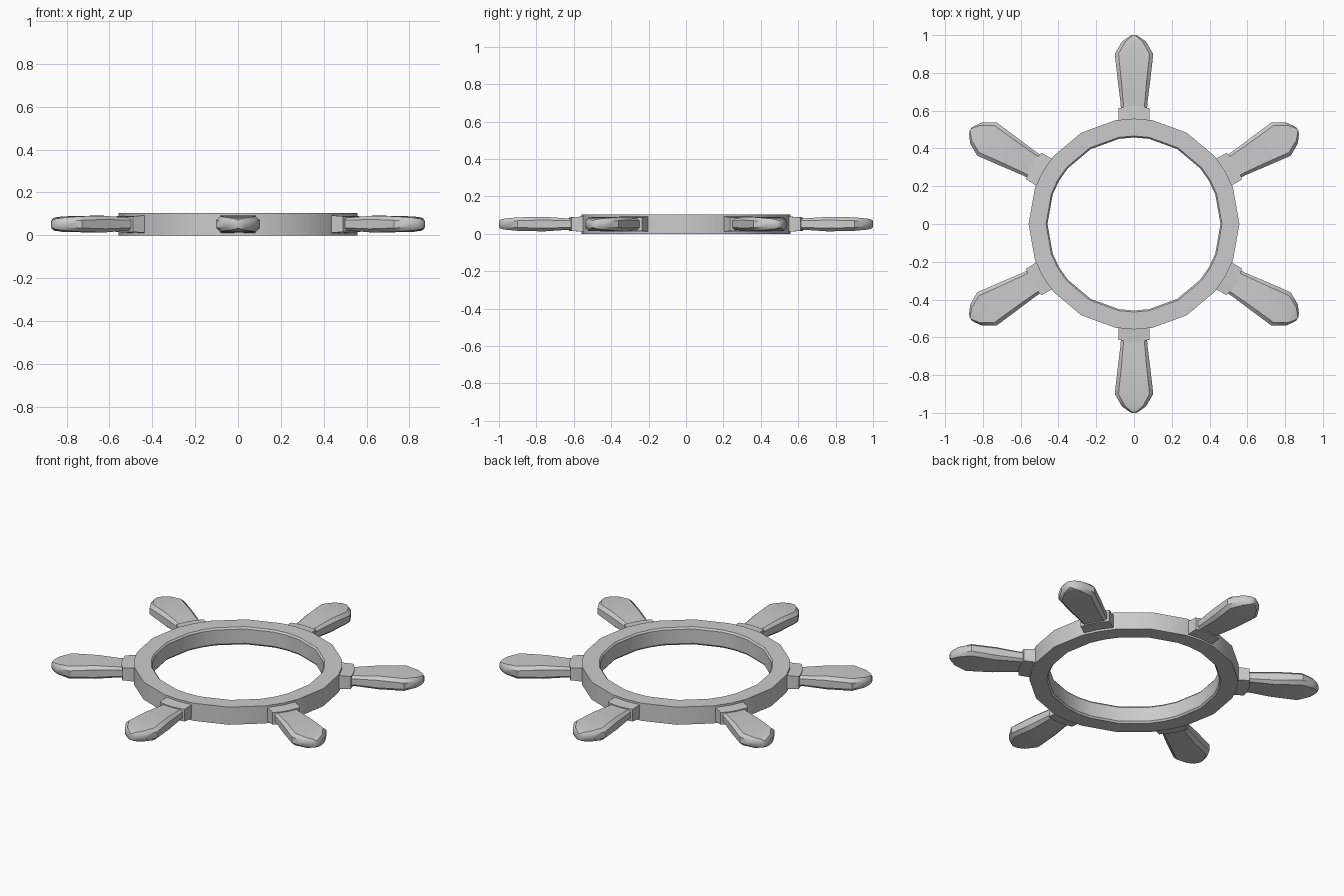
import bpy, bmesh
from math import radians, cos, sin
from mathutils import Matrix

if "Cube" in bpy.data.objects:
    bpy.data.objects.remove(bpy.data.objects["Cube"])

ZC = 0.052  # mid height of the wheel


def make_object(name, bm, angle):
    bmesh.ops.recalc_face_normals(bm, faces=bm.faces)
    mesh = bpy.data.meshes.new(name)
    bm.to_mesh(mesh)
    bm.free()
    ob = bpy.data.objects.new(name, mesh)
    bpy.context.collection.objects.link(ob)
    bpy.ops.object.select_all(action='DESELECT')
    ob.select_set(True)
    bpy.context.view_layer.objects.active = ob
    bpy.ops.object.shade_smooth_by_angle(angle=radians(angle))
    return ob


def bridge(bm, a, b):
    for i in range(len(a)):
        j = (i + 1) % len(a)
        bm.faces.new((a[i], a[j], b[j], b[i]))


def section(bm, y, w, h, c):
    """Chamfered rectangle across the spoke at distance y."""
    cx, cz = c * 1.1, c
    pts = [(w, h - cz), (w - cx, h), (cx - w, h), (-w, h - cz),
           (-w, cz - h), (cx - w, -h), (w - cx, -h), (w, cz - h)]
    return [bm.verts.new((x, y, ZC + z)) for x, z in pts]


# Rim: squared section swept round, with extra corners where spokes join
bm = bmesh.new()
profile = [(0.558, 0), (0.558, 0.104), (0.466, 0.104),
           (0.458, 0.094), (0.458, 0.010), (0.466, 0)]
angles = [60 * k + a for k in range(6) for a in (0, 20, 30, 40)]
loops = [[bm.verts.new((r * cos(radians(a)), r * sin(radians(a)), z))
          for r, z in profile] for a in angles]
for i, loop in enumerate(loops):
    bridge(bm, loop, loops[(i + 1) % len(loops)])
make_object("rim", bm, 35)


# Handle: tapered grip with a rounded end (distance, half width, half height, chamfer)
def add_handle(name, turn):
    bm = bmesh.new()
    stations = [(0.58, 0.068, 0.030, 0.012), (0.64, 0.071, 0.031, 0.013),
                (0.76, 0.086, 0.039, 0.017), (0.90, 0.102, 0.036, 0.018),
                (0.965, 0.064, 0.030, 0.016), (0.99, 0.030, 0.025, 0.012),
                (1.0, 0.012, 0.018, 0.008)]
    rings = [section(bm, *s) for s in stations]
    for a, b in zip(rings, rings[1:]):
        bridge(bm, a, b)
    bm.faces.new(rings[0])
    bm.faces.new(rings[-1])
    bm.transform(Matrix.Rotation(turn, 4, 'Z'))
    make_object(name, bm, 35)


# Collar: curved block that follows the rim
def add_collar(name, turn):
    bm = bmesh.new()
    rings = []
    for x in (-1, -0.5, 0, 0.5, 1):
        drop = 0.012 * x * x
        pts = [(0.083, 0.53, -0.042), (0.083, 0.53, 0.042),
               (0.081, 0.625 - drop, 0.036), (0.081, 0.625 - drop, -0.036)]
        rings.append([bm.verts.new((x * w, y, ZC + z)) for w, y, z in pts])
    for a, b in zip(rings, rings[1:]):
        bridge(bm, a, b)
    bm.faces.new(rings[0])
    bm.faces.new(rings[-1])
    bm.transform(Matrix.Rotation(turn, 4, 'Z'))
    make_object(name, bm, 35)


for k in range(6):
    add_handle(f"handle_{k + 1}", radians(60 * k))
    add_collar(f"collar_{k + 1}", radians(60 * k))
